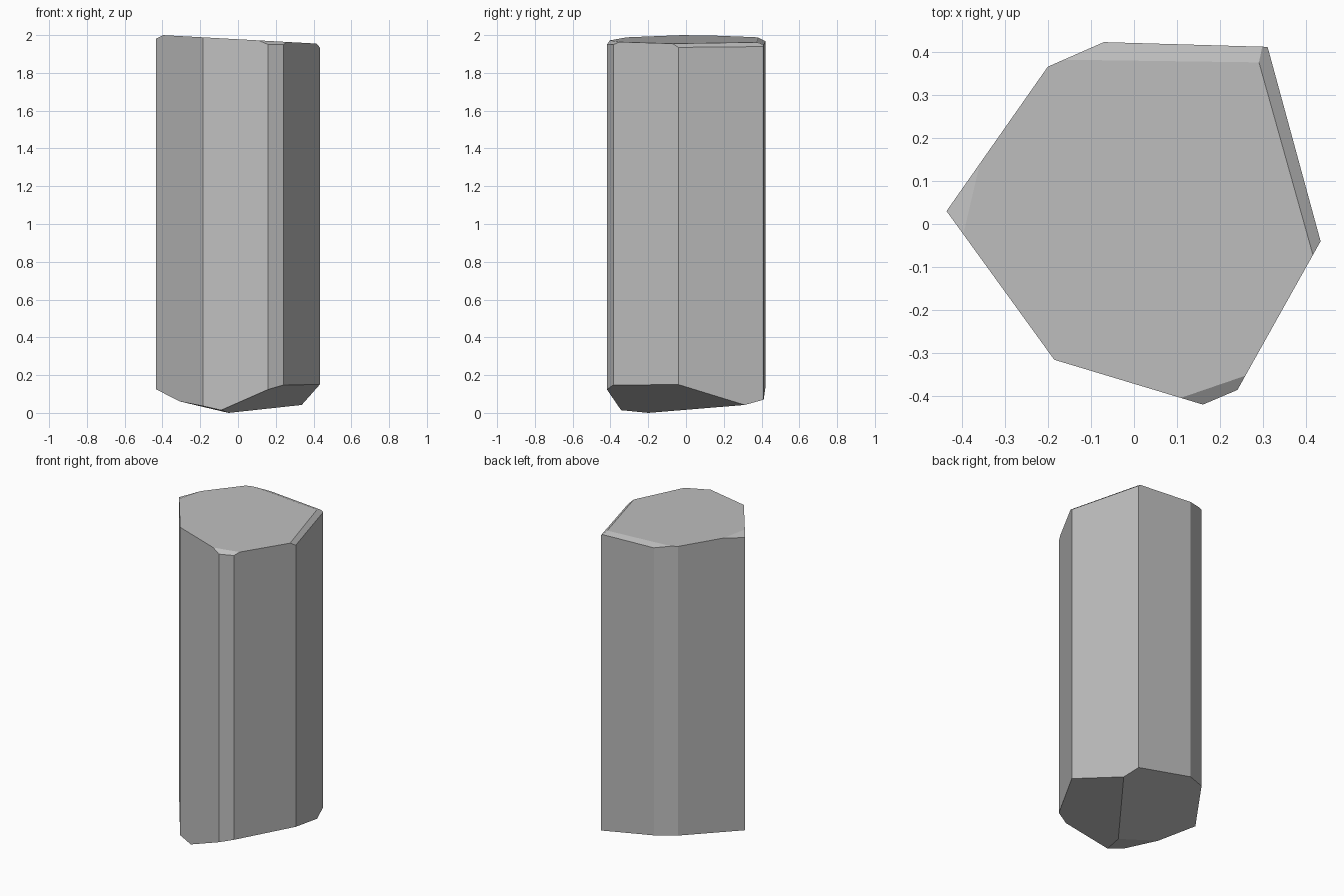
import bpy, bmesh
from mathutils import Vector

cube = bpy.data.objects.get("Cube")
if cube:
    bpy.data.objects.remove(cube, do_unlink=True)

# Plain grey stone
stone = bpy.data.materials.new("grey_stone")
stone.use_nodes = True
grey = (0.52, 0.52, 0.52, 1)
stone.diffuse_color = grey
stone.node_tree.nodes["Principled BSDF"].inputs["Base Color"].default_value = grey

# Irregular column, extruded from its plan outline
outline = [(-0.435, 0.03), (-0.185, -0.315), (0.16, -0.419), (0.24, -0.385),
           (0.433, -0.04), (0.31, 0.411), (-0.07, 0.422), (-0.2, 0.365)]
bm = bmesh.new()
base = bm.faces.new([bm.verts.new((x, y, -0.2)) for x, y in outline])
top = bmesh.ops.extrude_face_region(bm, geom=[base])["geom"]
bmesh.ops.translate(bm, vec=(0, 0, 2.4),
                    verts=[v for v in top if isinstance(v, bmesh.types.BMVert)])


def chip(a, b, c, up):
    """Slice off everything beyond the plane through three points and cap it."""
    a, b, c = Vector(a), Vector(b), Vector(c)
    normal = (b - a).cross(c - a).normalized()
    if (normal.z > 0) != up:
        normal.negate()
    geom = bm.verts[:] + bm.edges[:] + bm.faces[:]
    cut = bmesh.ops.bisect_plane(bm, geom=geom, plane_co=a, plane_no=normal,
                                 clear_outer=True, dist=1e-5)["geom_cut"]
    rim = [e for e in cut if isinstance(e, bmesh.types.BMEdge)]
    bmesh.ops.holes_fill(bm, edges=rim, sides=0)


def top_z(x):
    """Height of the gently sloping top."""
    return 2.0 - 0.055 * (x + 0.4)


def top_chip(p, q, corner):
    """Chip starting at line p-q on the top and falling to a corner point."""
    chip((*p, top_z(p[0])), (*q, top_z(q[0])), corner, True)


# Sloping top and its chipped rim
chip((-0.4, 0, top_z(-0.4)), (0.4, 0, top_z(0.4)), (0, 0.4, top_z(0)), True)
top_chip((0.29, 0.375), (-0.15, 0.381), (-0.07, 0.422, 1.967))
top_chip((0.29, 0.375), (0.412, -0.06), (0.433, -0.04, 1.935))
top_chip((0.11, -0.403), (0.25, -0.355), (0.16, -0.419, 1.95))
top_chip((-0.36, 0.13), (-0.395, -0.02), (-0.435, 0.03, 1.98))

# Broken underside: three facets meeting near one low point
low = (-0.05, -0.2, 0.0)
chip(low, (0.433, -0.04, 0.15), (0.337, 0.31, 0.042), False)
chip(low, (0.337, 0.31, 0.042), (-0.435, 0.03, 0.125), False)
chip(low, (-0.28, -0.184, 0.055), (-0.08, -0.346, 0.012), False)

bmesh.ops.recalc_face_normals(bm, faces=bm.faces[:])
mesh = bpy.data.meshes.new("stone_column")
bm.to_mesh(mesh)
bm.free()
mesh.materials.append(stone)
column = bpy.data.objects.new("stone_column", mesh)
bpy.context.collection.objects.link(column)
